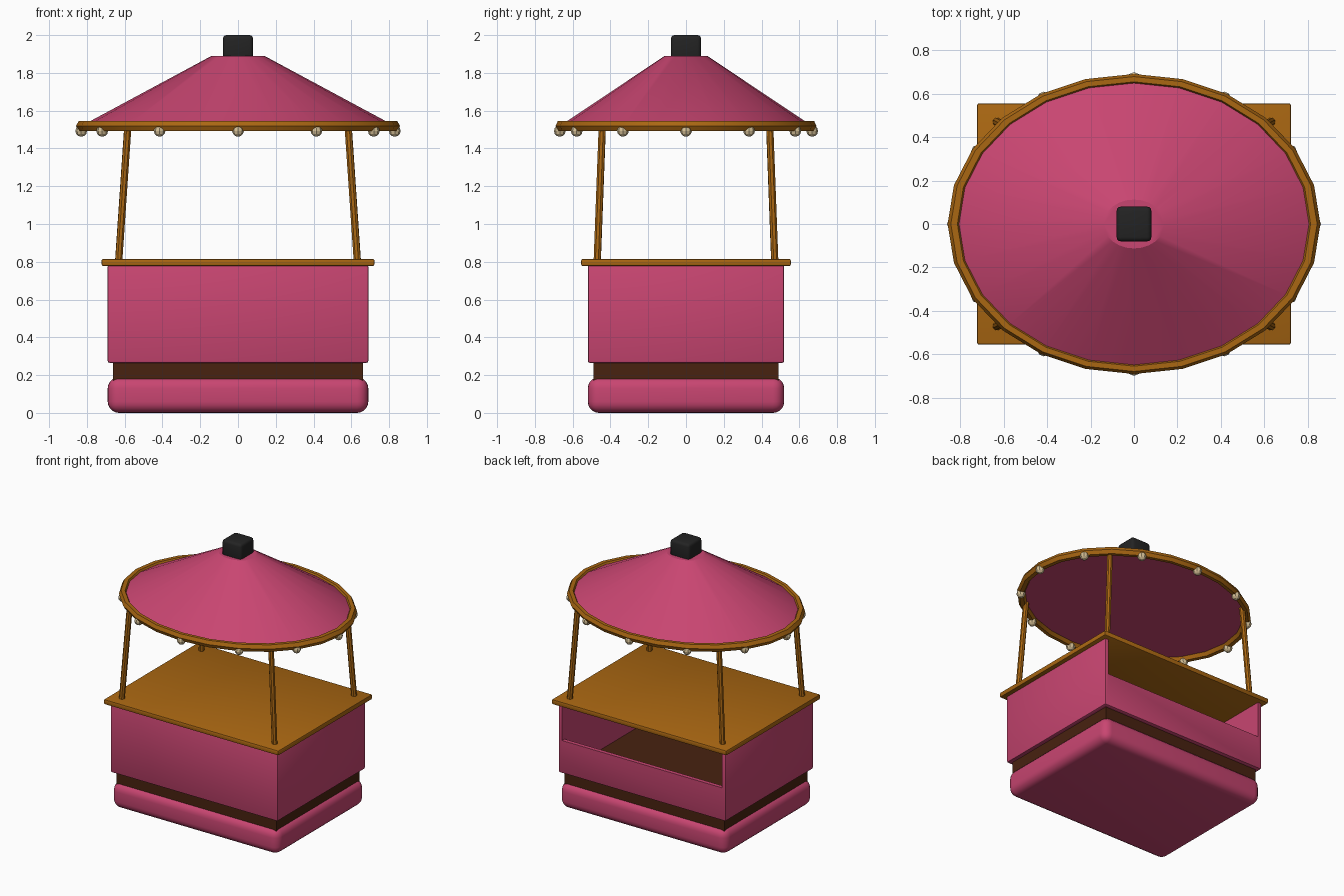
import bpy, bmesh, math
from mathutils import Vector, Matrix

cube = bpy.data.objects.get("Cube")
if cube:
    bpy.data.objects.remove(cube, do_unlink=True)


def make_material(name, rgb):
    mat = bpy.data.materials.new(name)
    mat.use_nodes = True
    color = (*rgb, 1.0)
    mat.diffuse_color = color
    bsdf = next(n for n in mat.node_tree.nodes if n.type == 'BSDF_PRINCIPLED')
    bsdf.inputs["Base Color"].default_value = color
    return mat


PINK = make_material("pink paint", (0.58, 0.06, 0.165))
WOOD = make_material("golden wood", (0.40, 0.135, 0.006))
BROWN = make_material("dark brown wood", (0.065, 0.016, 0.005))
BLACK = make_material("black cap", (0.017, 0.017, 0.017))
CREAM = make_material("cream bulb", (0.66, 0.52, 0.30))


def finish(name, bm, mat, smooth=30):
    """Turn a bmesh into a named object with one colour."""
    bmesh.ops.recalc_face_normals(bm, faces=bm.faces)
    mesh = bpy.data.meshes.new(name)
    bm.to_mesh(mesh)
    bm.free()
    obj = bpy.data.objects.new(name, mesh)
    bpy.context.collection.objects.link(obj)
    mesh.materials.append(mat)
    if smooth:
        activate(obj)
        bpy.ops.object.shade_smooth_by_angle(angle=math.radians(smooth))
    return obj


def activate(obj):
    bpy.ops.object.select_all(action='DESELECT')
    obj.select_set(True)
    bpy.context.view_layer.objects.active = obj


def box(name, mat, low, high, bevel=0.0, segments=2):
    """Axis-aligned box between two corners, with rounded edges."""
    low, high = Vector(low), Vector(high)
    bm = bmesh.new()
    bmesh.ops.create_cube(bm, size=1, matrix=Matrix.Translation((low + high) / 2)
                          @ Matrix.Diagonal((*(high - low), 1)))
    if bevel:
        bmesh.ops.bevel(bm, geom=bm.edges[:], offset=bevel, segments=segments,
                        profile=0.5, affect='EDGES')
    return finish(name, bm, mat, 40 if bevel else 0)


def slab(name, mat, half_x, half_y, z0, z1, bevel=0.0, segments=2):
    return box(name, mat, (-half_x, -half_y, z0), (half_x, half_y, z1), bevel, segments)


def cut(obj, cutter):
    activate(obj)
    mod = obj.modifiers.new("cut", 'BOOLEAN')
    mod.operation = 'DIFFERENCE'
    mod.solver = 'EXACT'
    mod.object = cutter
    bpy.ops.object.modifier_apply(modifier=mod.name)
    bpy.data.objects.remove(cutter, do_unlink=True)


# Base, plinth and counter
slab("base", PINK, 0.69, 0.52, 0.0, 0.19, 0.06, 5)
slab("plinth", BROWN, 0.661, 0.491, 0.17, 0.268)
slab("counter_top", WOOD, 0.722, 0.555, 0.778, 0.815, 0.008)

# Hollow cabinet, open at the back above a low rail
cabinet = slab("cabinet", PINK, 0.69, 0.52, 0.265, 0.785, 0.01)
cut(cabinet, slab("cavity_cutter", PINK, 0.66, 0.49, 0.2, 0.9))
cut(cabinet, box("opening_cutter", PINK, (-0.66, 0.4, 0.51), (0.66, 0.6, 0.9)))

# Four posts leaning slightly inward
for side_x, x_name in ((1, "left"), (-1, "right")):
    for side_y, y_name in ((-1, "front"), (1, "back")):
        foot = Vector((side_x * 0.632, side_y * 0.47, 0.8))
        head = Vector((side_x * 0.583, side_y * 0.443, 1.52))
        axis = head - foot
        bm = bmesh.new()
        bmesh.ops.create_cone(
            bm, cap_ends=True, segments=8, radius1=0.02, radius2=0.02, depth=axis.length,
            matrix=Matrix.Translation((foot + head) / 2)
            @ axis.to_track_quat('Z', 'Y').to_matrix().to_4x4())
        finish(f"{y_name}_{x_name}_post", bm, WOOD, 0)

# Oval canopy
SQUASH = 0.805
SIDES = 24
RIM = 0.828
squash = Matrix.Diagonal((1, SQUASH, 1, 1))
bm = bmesh.new()
bmesh.ops.create_cone(bm, cap_ends=True, segments=SIDES, radius1=RIM, radius2=0.14,
                      depth=0.37, matrix=squash @ Matrix.Translation((0, 0, 1.705)))
finish("canopy", bm, PINK)

# Six-sided rim hoop swept round the canopy edge
bm = bmesh.new()
loops = []
for i in range(SIDES):
    turn = math.tau * i / SIDES
    loop = []
    for j in range(6):
        a = math.tau * j / 6
        r = RIM + 0.03 * math.cos(a)
        loop.append(bm.verts.new((r * math.cos(turn), SQUASH * r * math.sin(turn),
                                  1.519 + 0.03 * math.sin(a))))
    loops.append(loop)
for i in range(SIDES):
    here, there = loops[i - 1], loops[i]
    for j in range(6):
        bm.faces.new((here[j - 1], there[j - 1], there[j], here[j]))
finish("canopy_rim", bm, WOOD)

# Ring of light bulbs under the rim
for i in range(12):
    a = math.tau * i / 12
    bm = bmesh.new()
    bmesh.ops.create_uvsphere(
        bm, u_segments=8, v_segments=6, radius=0.031,
        matrix=Matrix.Translation((0.83 * math.cos(a), 0.668 * math.sin(a), 1.493)))
    finish(f"bulb_{i + 1}", bm, CREAM, 0)

# Cap on the peak
slab("roof_cap", BLACK, 0.08, 0.08, 1.87, 2.0, 0.02, 3)
